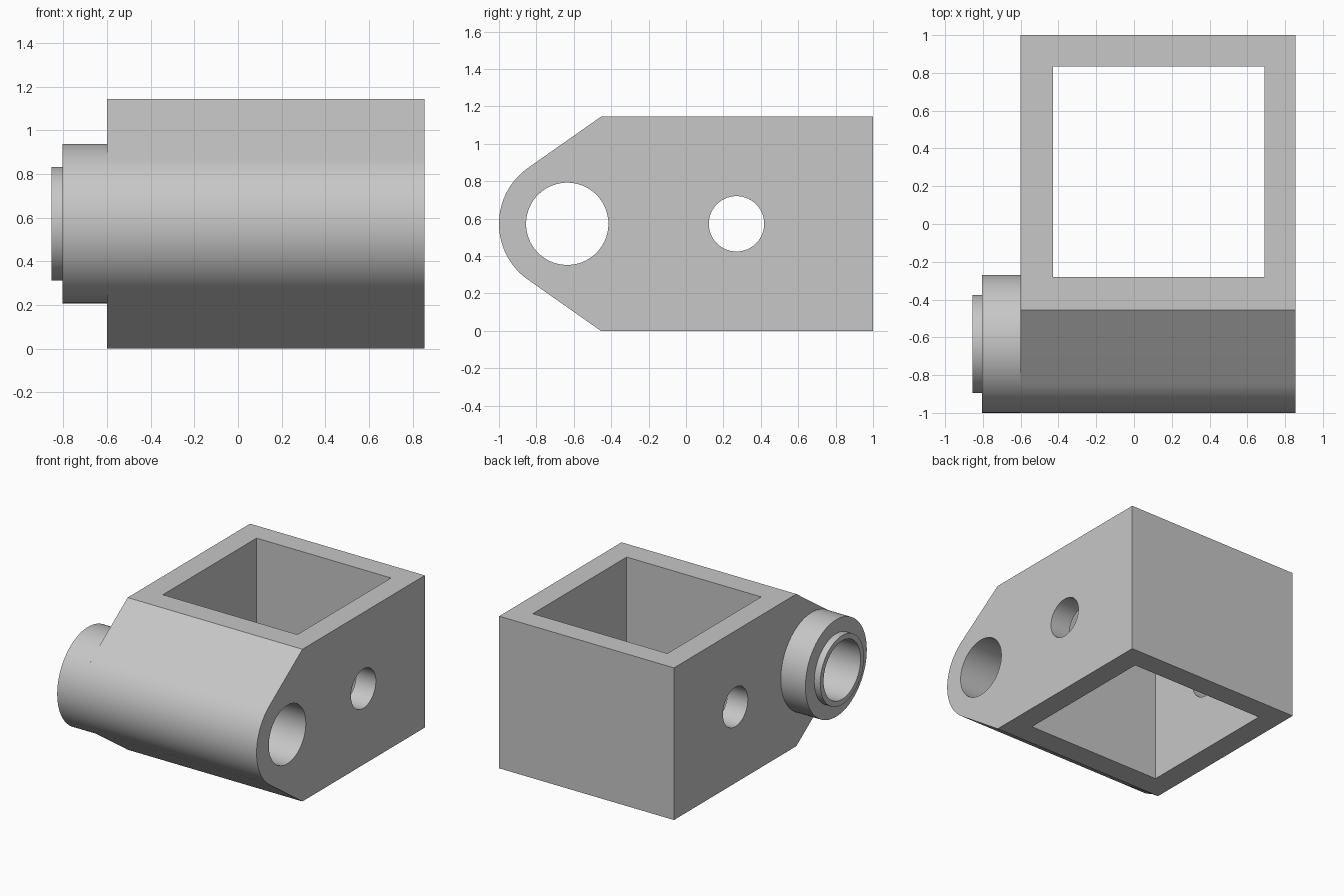
import bpy, bmesh, math
from mathutils import Vector, Matrix

if "Cube" in bpy.data.objects:
    bpy.data.objects.remove(bpy.data.objects["Cube"], do_unlink=True)

SEGMENTS = 96
X_MIN, X_MAX, HEIGHT = -0.6, 0.855, 1.145
MID_Z = HEIGHT / 2
PIVOT_Y, PIVOT_R, BORE_R = -0.635, 0.365, 0.22
SHOULDER_Y = -0.455

grey = bpy.data.materials.new("plain grey")
grey.use_nodes = True
colour = (0.57, 0.57, 0.57, 1)
grey.diffuse_color = colour
grey.node_tree.nodes["Principled BSDF"].inputs["Base Color"].default_value = colour


def make_object(name, bm):
    bmesh.ops.recalc_face_normals(bm, faces=bm.faces[:])
    mesh = bpy.data.meshes.new(name)
    bm.to_mesh(mesh)
    bm.free()
    mesh.materials.append(grey)
    obj = bpy.data.objects.new(name, mesh)
    bpy.context.collection.objects.link(obj)
    return obj


def activate(obj):
    bpy.ops.object.select_all(action='DESELECT')
    obj.select_set(True)
    bpy.context.view_layer.objects.active = obj


def cylinder_cutter(name, y, radius):
    bm = bmesh.new()
    place = Matrix.Translation((0, y, MID_Z)) @ Matrix.Rotation(math.pi / 2, 4, 'Y')
    bmesh.ops.create_cone(bm, cap_ends=True, segments=SEGMENTS, radius1=radius,
                          radius2=radius, depth=3, matrix=place)
    return make_object(name, bm)


def box_cutter(name, low, high):
    bm = bmesh.new()
    low, high = Vector(low), Vector(high)
    size = Matrix.Diagonal((high - low).to_4d())
    size[3][3] = 1
    bmesh.ops.create_cube(bm, size=1, matrix=Matrix.Translation((low + high) / 2) @ size)
    return make_object(name, bm)


# Body: side profile with a rounded nose tangent to the sloping faces
dy, dz = SHOULDER_Y - PIVOT_Y, HEIGHT - MID_Z
start = math.atan2(dz, dy) + math.acos(PIVOT_R / math.hypot(dy, dz))
sweep = 2 * (math.pi - start)
steps = 36
profile = [(1, 0), (1, HEIGHT), (SHOULDER_Y, HEIGHT)]
for i in range(steps + 1):
    a = start + sweep * i / steps
    profile.append((PIVOT_Y + PIVOT_R * math.cos(a), MID_Z + PIVOT_R * math.sin(a)))
profile.append((SHOULDER_Y, 0))

bm = bmesh.new()
side = bm.faces.new([bm.verts.new((X_MIN, y, z)) for y, z in profile])
extruded = bmesh.ops.extrude_face_region(bm, geom=[side], use_keep_orig=True)
bmesh.ops.translate(bm, vec=(X_MAX - X_MIN, 0, 0),
                    verts=[v for v in extruded["geom"] if isinstance(v, bmesh.types.BMVert)])
body = make_object("body", bm)

# Openings: square shaft, pivot bore and the cross hole
cutters = [
    box_cutter("shaft_cutter", (-0.43, -0.28, -0.5), (0.69, 0.835, 2)),
    cylinder_cutter("bore_cutter", PIVOT_Y, BORE_R),
    cylinder_cutter("cross_hole_cutter", 0.27, 0.148),
]
activate(body)
for cutter in cutters:
    cut = body.modifiers.new(cutter.name, 'BOOLEAN')
    cut.operation = 'DIFFERENCE'
    cut.solver = 'EXACT'
    cut.object = cutter
    bpy.ops.object.modifier_apply(modifier=cut.name)
for cutter in cutters:
    bpy.data.objects.remove(cutter, do_unlink=True)

# Collar: stepped ring around the bore, revolved about the pivot axis
rings = [(X_MIN, PIVOT_R), (-0.805, PIVOT_R), (-0.805, 0.26),
         (-0.855, 0.26), (-0.855, BORE_R), (X_MIN, BORE_R)]
bm = bmesh.new()
verts = [bm.verts.new((x, PIVOT_Y, MID_Z + r)) for x, r in rings]
edges = [bm.edges.new(pair) for pair in zip(verts, verts[1:])]
bmesh.ops.spin(bm, geom=verts + edges, cent=(0, PIVOT_Y, MID_Z), axis=(1, 0, 0),
               angle=2 * math.pi, steps=SEGMENTS, use_merge=True)
bmesh.ops.remove_doubles(bm, verts=bm.verts[:], dist=0.0001)
collar = make_object("collar", bm)
# An open ring needs its outward direction checked
outer = max(collar.data.polygons, key=lambda p: p.center.z)
if outer.normal.z < 0:
    collar.data.flip_normals()

for obj in (body, collar):
    activate(obj)
    bpy.ops.object.shade_smooth_by_angle(angle=math.radians(25))
